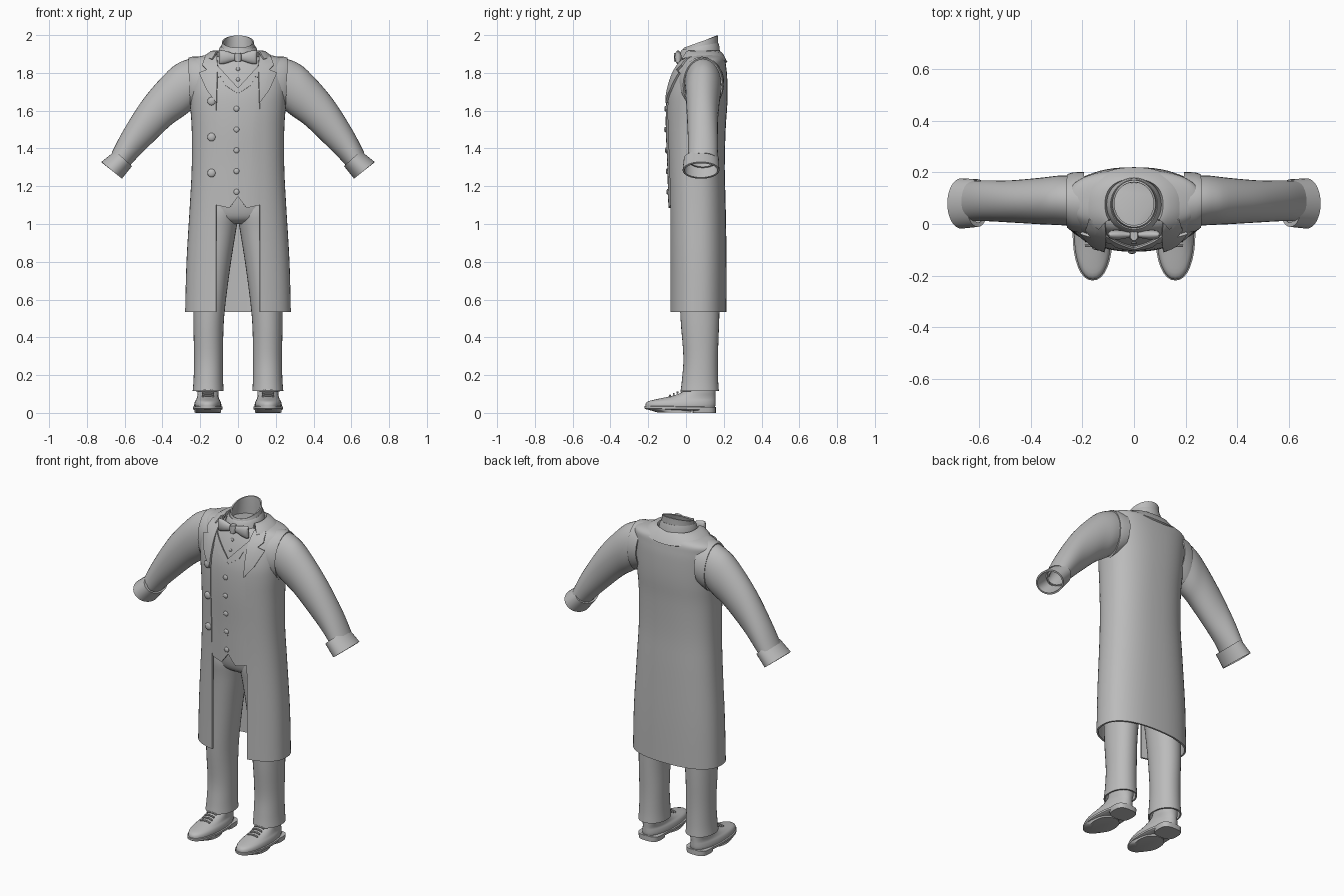
import bpy, bmesh, math
from mathutils import Vector

cube = bpy.data.objects.get("Cube")
if cube:
    bpy.data.objects.remove(cube)

grey = bpy.data.materials.new("plain_grey")
grey.use_nodes = True
grey.diffuse_color = (0.5, 0.5, 0.5, 1)
grey.node_tree.nodes["Principled BSDF"].inputs["Base Color"].default_value = (0.5, 0.5, 0.5, 1)
parts = []


def finish(name, bm, thick=0, mirror=False):
    """Turn a bmesh into a named, finished part."""
    bmesh.ops.recalc_face_normals(bm, faces=bm.faces)
    mesh = bpy.data.meshes.new(name)
    bm.to_mesh(mesh)
    bm.free()
    mesh.materials.append(grey)
    ob = bpy.data.objects.new(name, mesh)
    bpy.context.collection.objects.link(ob)
    if thick:
        mod = ob.modifiers.new("thickness", 'SOLIDIFY')
        mod.thickness, mod.offset = thick, 0
    if mirror:
        ob.modifiers.new("mirror", 'MIRROR').use_mirror_merge = False
    parts.append(ob)
    return ob


def smooth_rows(rows, k=4):
    """Resample rows of numbers with a Catmull-Rom curve."""
    out = []
    for i in range(len(rows) - 1):
        p = [rows[max(0, min(len(rows) - 1, i + j))] for j in (-1, 0, 1, 2)]
        for s in range(k):
            t = s / k
            out.append([0.5 * (2 * b + (c - a) * t + (2 * a - 5 * b + 4 * c - d) * t * t
                               + (3 * b - a - 3 * c + d) * t ** 3) for a, b, c, d in zip(*p)])
    return out + [list(rows[-1])]


def ring(z, a, yf, yb, cx=0.0, n=2.4, tilt=0.0, gap=0.0, drop=0.0, seg=48):
    """Superellipse outline, optionally open at the front."""
    mid = (yf + yb) / 2
    t0 = math.asin(min(1, gap / a) ** (n / 2)) if gap else 0
    pts = []
    for i in range(seg + (1 if gap else 0)):
        t = t0 + (2 * math.pi - 2 * t0) * i / seg
        s, c = math.sin(t), math.cos(t)
        x = cx + a * math.copysign(abs(s) ** (2 / n), s)
        y = mid - (yb - yf) / 2 * math.copysign(abs(c) ** (2 / n), c)
        pts.append(Vector((x, y, z + tilt * (y - mid) - drop * c * c)))
    return pts


def tube_ring(xt, zt, xb, zb, y0, y1, seg=32):
    """Oval through a top and a bottom point."""
    top, low = Vector((xt, 0, zt)), Vector((xb, 0, zb))
    return [(top + low) / 2 + (top - low) / 2 * math.cos(t)
            + Vector((0, (y0 + y1) / 2 + (y1 - y0) / 2 * math.sin(t), 0))
            for t in (2 * math.pi * i / seg for i in range(seg))]


def loft(name, rings, closed=True, caps=False, **kw):
    bm = bmesh.new()
    vs = [[bm.verts.new(p) for p in r] for r in rings]
    n = len(vs[0])
    for a, b in zip(vs, vs[1:]):
        for i in range(n if closed else n - 1):
            j = (i + 1) % n
            bm.faces.new((a[i], a[j], b[j], b[i]))
    if caps:
        bm.faces.new(vs[0])
        bm.faces.new(vs[-1])
    return finish(name, bm, **kw)


def front_y(rows, x, z):
    """Depth of the front of a body made from rows."""
    for p, q in zip(rows, rows[1:]):
        if z <= q[0]:
            break
    t = max(0, min(1, (z - p[0]) / (q[0] - p[0])))
    a, yf, yb = (p[i] + (q[i] - p[i]) * t for i in (1, 2, 3))
    mid, n = (yf + yb) / 2, 2.4
    return mid - (yb - yf) / 2 * (1 - min(0.95, abs(x) / a) ** n) ** (1 / n)


def patch(name, outline, rows, lift, thick, mirror=True):
    """Flat outline laid over the front of a body."""
    bm = bmesh.new()
    f = bm.faces.new([bm.verts.new((x, 0, z)) for x, z in outline])
    bmesh.ops.triangulate(bm, faces=[f])
    for i in range(1, 10):
        geom = bm.verts[:] + bm.edges[:] + bm.faces[:]
        bmesh.ops.bisect_plane(bm, geom=geom, plane_co=(i * 0.025, 0, 0), plane_no=(1, 0, 0))
    for i in range(34):
        geom = bm.verts[:] + bm.edges[:] + bm.faces[:]
        bmesh.ops.bisect_plane(bm, geom=geom, plane_co=(0, 0, 1.08 + i * 0.025), plane_no=(0, 0, 1))
    for v in bm.verts:
        v.co.y = front_y(rows, v.co.x, v.co.z) - lift
    return finish(name, bm, thick=thick, mirror=mirror)


def button(name, x, z, r, rows, lift):
    bm = bmesh.new()
    bmesh.ops.create_uvsphere(bm, u_segments=16, v_segments=8, radius=r)
    for v in bm.verts:
        v.co = Vector((x + v.co.x, front_y(rows, x, z) - lift + v.co.y * 0.45, z + v.co.z))
    finish(name, bm)


# Long open coat: height, half width, front, back
coat = smooth_rows([(0.535, .275, -.085, .21), (0.8, .268, -.085, .21), (1.1, .25, -.088, .205),
                    (1.3, .24, -.094, .2), (1.5, .24, -.102, .205), (1.62, .248, -.103, .213),
                    (1.7, .254, -.096, .215), (1.78, .257, -.072, .213), (1.83, .257, -.045, .208),
                    (1.865, .25, -.015, .202), (1.883, .2, 0, .19), (1.895, .13, .01, .175)])
loft("coat", [ring(*r, gap=.115) for r in coat], closed=False, thick=.01)
loft("coat_collar", [ring(z, a, f, b, gap=g, drop=d) for z, a, f, b, g, d in
                     [(1.885, .105, -.02, .165, .09, 0), (1.915, .115, -.025, .175, .1, 0),
                      (1.912, .14, -.035, .19, .115, .01), (1.885, .178, -.055, .215, .135, .03)]],
     closed=False, thick=.01)
patch("coat_lapel", [(.113, 1.64), (.165, 1.71), (.205, 1.80), (.165, 1.815), (.188, 1.84),
                     (.175, 1.88), (.112, 1.893), (.108, 1.84)], coat, .012, .012)
for z in (1.27, 1.46, 1.65):
    button("coat_button", -.14, z, .022, coat, .008)

# Shirt body and waistcoat
shirt = smooth_rows([(1.06, .215, -.082, .18), (1.3, .21, -.088, .18), (1.5, .21, -.096, .185),
                     (1.64, .22, -.094, .19), (1.72, .225, -.083, .19), (1.8, .215, -.06, .185),
                     (1.86, .17, -.035, .175), (1.89, .1, -.02, .16)])
loft("shirt", [ring(*r) for r in shirt if r[0] > 1.15], caps=True)
patch("waistcoat", [(0, 1.145), (.045, 1.085), (.135, 1.105), (.15, 1.83), (.11, 1.83), (0, 1.71)],
      shirt, .006, .01)
patch("waistcoat_lapel", [(0, 1.69), (.07, 1.735), (.09, 1.78), (.125, 1.77), (.125, 1.835), (.105, 1.835), (0, 1.72)],
      shirt, .012, .008)
for z in (1.17, 1.28, 1.39, 1.5, 1.61):
    button("waistcoat_button", -.008, z, .015, shirt, .013)
for z in (1.765, 1.82):
    button("shirt_button", 0, z, .01, shirt, .002)

# Neck and turned shirt collar
loft("neck", [ring(z, a, f, b, n=2, tilt=t) for z, a, f, b, t in
              [(1.86, .1, -.025, .165, 0), (1.91, .09, -.018, .165, .15),
               (1.95, .082, -.012, .165, .32), (1.965, .08, -.008, .166, .38)]], thick=.008)
loft("shirt_collar", [ring(z, a, f, b, n=2, tilt=t) for z, a, f, b, t in
                      [(1.94, .088, -.018, .168, .2), (1.925, .097, -.026, .173, .15),
                       (1.885, .106, -.034, .178, .1)]], thick=.007)

# Bow tie
loft("bow_wing", [[Vector((x, -.042 + w * math.cos(t), 1.883 + h * math.sin(t)))
                   for t in (math.pi * i / 10 for i in range(20))] for x, w, h in
                  smooth_rows([(0, .008, .016), (.025, .012, .02), (.06, .018, .032),
                               (.09, .016, .037), (.1, .006, .034)])], caps=True, mirror=True)
loft("bow_knot", [ring(z, a, -.064, -.026, seg=20) for z, a in
                  [(1.86, .014), (1.87, .019), (1.895, .019), (1.906, .014)]], caps=True)

# Sleeves with shoulder seam and cuff
loft("armhole", [tube_ring(*r) for r in [(.19, 1.882, .2, 1.62, -.035, .198), (.24, 1.882, .235, 1.6, -.025, .196),
                                         (.262, 1.876, .25, 1.595, -.012, .19)]], thick=.008, mirror=True)
loft("sleeve", [tube_ring(*r) for r in smooth_rows(
    [(.25, 1.872, .245, 1.61, -.003, .183), (.3, 1.855, .29, 1.575, 0, .183),
     (.365, 1.81, .36, 1.525, .003, .175), (.49, 1.67, .47, 1.42, .01, .165),
     (.6, 1.5, .54, 1.35, .015, .165), (.665, 1.375, .585, 1.3, .015, .163)])], thick=.008, mirror=True)
loft("cuff", [tube_ring(*r) for r in [(.64, 1.372, .572, 1.306, .005, .155), (.65, 1.383, .566, 1.305, -.008, .17),
                                      (.72, 1.325, .618, 1.243, -.013, .172)]], thick=.01, mirror=True)

# Trousers: seat and legs
loft("trouser_seat", [ring(*r) for r in smooth_rows(
    [(1.0, .09, .0, .15), (1.03, .185, -.045, .17), (1.1, .215, -.065, .18), (1.2, .215, -.07, .18)])], caps=True)
loft("trouser_leg", [ring(z, a, f, b, cx=c, n=2.1, seg=32) for z, c, a, f, b in smooth_rows(
    [(.115, .158, .078, -.025, .17), (.18, .157, .074, -.017, .166), (.3, .156, .073, -.01, .165),
     (.5, .155, .077, -.025, .172), (.75, .139, .091, -.035, .178), (.95, .117, .1, -.045, .18),
     (1.05, .107, .106, -.055, .18), (1.12, .105, .1, -.05, .17)])], thick=.008, mirror=True)

# Shoes
loft("shoe_upper", [ring(z, a, f, b, cx=c, n=2.2, seg=32) for z, c, a, f, b in smooth_rows(
    [(.02, .16, .068, -.21, .15), (.04, .16, .072, -.215, .156), (.06, .16, .068, -.203, .157),
     (.074, .16, .06, -.15, .157), (.09, .159, .056, -.075, .157), (.11, .158, .056, -.02, .157),
     (.14, .158, .056, .0, .155)], 3)], caps=True, mirror=True)
loft("shoe_sole", [ring(z, a, f, .157, cx=.16, n=2.2, seg=32, tilt=-.02) for z, a, f in
                   [(.014, .07, -.21), (.02, .078, -.219), (.032, .078, -.219), (.035, .07, -.21)]],
     caps=True, mirror=True)
loft("shoe_heel", [ring(z, a, .035, .158, cx=.16, n=3, seg=24) for z, a in [(0, .066), (.03, .07)]],
     caps=True, mirror=True)
loft("shoe_toe_sole", [ring(z, .07, f, .03, cx=.16, n=2.2, seg=32) for z, f in [(.002, -.15), (.02, -.21)]],
     caps=True, mirror=True)
for i in range(4):
    y, z = -.085 + i * .02, .092 + i * .009
    loft("shoe_lace", [[Vector((x, y + .005 * math.cos(t), z + h + .005 * math.sin(t)))
                        for t in (math.pi * k / 4 for k in range(8))]
                       for x, h in [(.128, -.006), (.145, .0), (.173, .0), (.19, -.006)]],
         caps=True, mirror=True)

# Apply modifiers and shade smoothly with sharp edges
bpy.ops.object.select_all(action='DESELECT')
for ob in parts:
    ob.select_set(True)
bpy.context.view_layer.objects.active = parts[0]
bpy.ops.object.convert(target='MESH')
bpy.ops.object.shade_smooth_by_angle(angle=math.radians(40))
